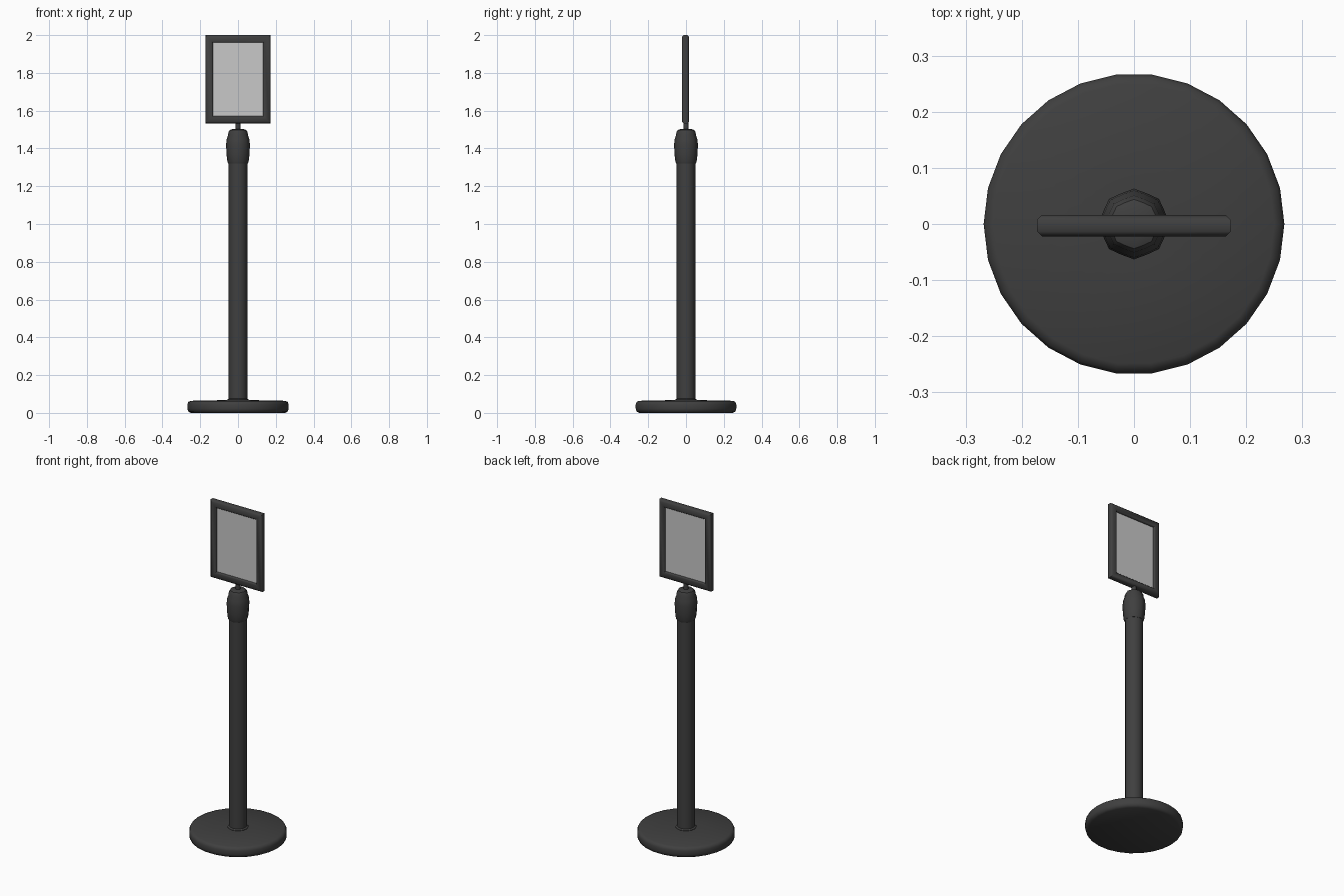
import bpy, bmesh
from math import cos, sin, pi

cube = bpy.data.objects.get("Cube")
if cube:
    bpy.data.objects.remove(cube)


def material(name, value):
    mat = bpy.data.materials.new(name)
    mat.use_nodes = True
    color = (value, value, value, 1)
    mat.diffuse_color = color
    mat.node_tree.nodes["Principled BSDF"].inputs["Base Color"].default_value = color
    return mat


black = material("charcoal plastic", 0.05)
clear = material("pale grey sheet", 0.58)


def skin(name, rings, mat, capped=True, closed=False, angle=40):
    """Bridge equal rings of points into a smooth-shaded surface."""
    bm = bmesh.new()
    loops = [[bm.verts.new(p) for p in ring] for ring in rings]
    pairs = list(zip(loops, loops[1:]))
    if closed:
        pairs.append((loops[-1], loops[0]))
    for a, b in pairs:
        for i in range(len(a)):
            j = (i + 1) % len(a)
            bm.faces.new((a[i], a[j], b[j], b[i]))
    if capped:
        bm.faces.new(loops[0][::-1])
        bm.faces.new(loops[-1])
    bmesh.ops.recalc_face_normals(bm, faces=bm.faces)
    mesh = bpy.data.meshes.new(name)
    bm.to_mesh(mesh)
    bm.free()
    mesh.materials.append(mat)
    obj = bpy.data.objects.new(name, mesh)
    bpy.context.collection.objects.link(obj)
    bpy.ops.object.select_all(action="DESELECT")
    obj.select_set(True)
    bpy.context.view_layer.objects.active = obj
    bpy.ops.object.shade_smooth_by_angle(angle=angle * pi / 180)
    return obj


def lathe(name, profile, sides, mat, lobe=0.0, angle=40):
    """Turn (radius, height) pairs; lobe pulls in every other point."""
    rings = []
    for r, z in profile:
        ring = []
        for i in range(sides):
            t = 2 * pi * i / sides
            k = r * (1 - lobe * (i % 2))
            ring.append((k * cos(t), k * sin(t), z))
        rings.append(ring)
    return skin(name, rings, mat, angle=angle)


# Weighted floor disc
lathe("base", [(0.25, 0), (0.264, 0.008), (0.268, 0.022), (0.268, 0.045),
               (0.263, 0.058), (0.25, 0.064), (0.06, 0.068)], 26, black, angle=60)

# Post and its foot ring
lathe("post", [(0.049, 0.06), (0.049, 1.34)], 16, black)
lathe("foot_ring", [(0.057, 0.064), (0.057, 0.07), (0.049, 0.076)], 16, black)

# Lobed head on top of the post
lathe("head", [(0.052, 1.32), (0.056, 1.33), (0.061, 1.37), (0.063, 1.42),
               (0.06, 1.45), (0.053, 1.47), (0.051, 1.485),
               (0.044, 1.497), (0.03, 1.502)], 16, black, lobe=0.06)

# Stem between head and sign
lathe("sign_stem", [(0.013, 1.495), (0.013, 1.545)], 10, black)

# Sign frame: a chamfered section carried round the rectangle
half_width, bottom, top, y_mid = 0.173, 1.533, 2.0, -0.003
section = [(0, -0.01), (0.009, -0.019), (0.034, -0.019), (0.04, -0.013),
           (0.04, 0.013), (0.034, 0.019), (0.009, 0.019), (0, 0.01)]


def rectangle(inset, y):
    x, low, high = half_width - inset, bottom + inset, top - inset
    return [(-x, y, low), (x, y, low), (x, y, high), (-x, y, high)]


skin("sign_frame", [rectangle(d, y_mid + y) for d, y in section],
     black, capped=False, closed=True, angle=50)

# Sheet held in the frame
skin("sign_sheet", [rectangle(0.037, y_mid + y) for y in (-0.006, 0.006)], clear)
